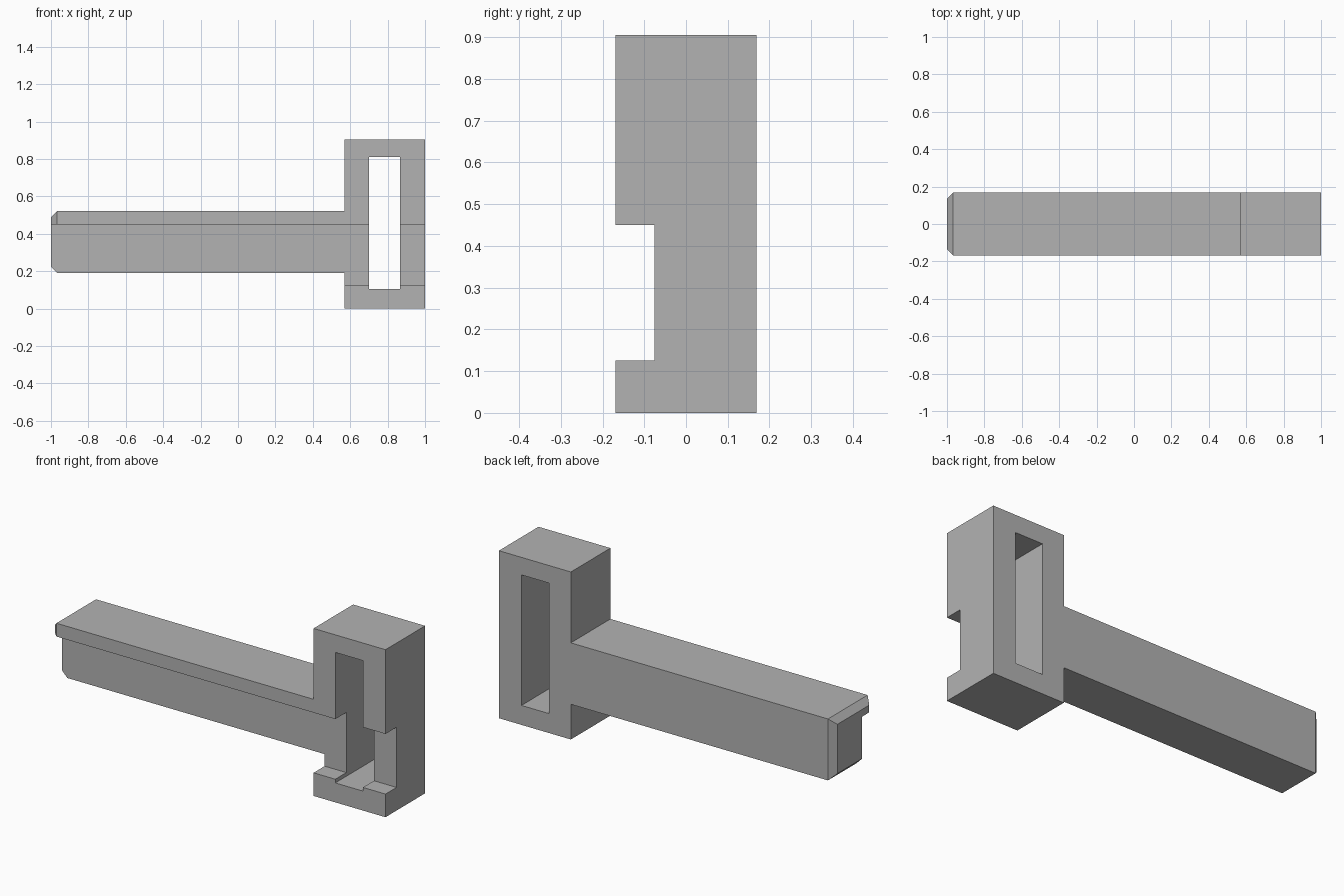
import bpy
import bmesh
from mathutils import Matrix, Vector

cube = bpy.data.objects.get("Cube")
if cube:
    bpy.data.objects.remove(cube, do_unlink=True)

HALF = 0.169       # half depth of the whole part
CHAMFER = 0.033    # chamfer around the free end of the arm

grey = bpy.data.materials.new("plain grey")
grey.use_nodes = True
colour = (0.45, 0.45, 0.45, 1)
grey.diffuse_color = colour
grey.node_tree.nodes["Principled BSDF"].inputs["Base Color"].default_value = colour


def add_object(name, bm):
    bmesh.ops.recalc_face_normals(bm, faces=bm.faces)
    mesh = bpy.data.meshes.new(name)
    bm.to_mesh(mesh)
    bm.free()
    mesh.materials.append(grey)
    obj = bpy.data.objects.new(name, mesh)
    bpy.context.collection.objects.link(obj)
    return obj


def cutter_box(name, low, high):
    low, high = Vector(low), Vector(high)
    bm = bmesh.new()
    bmesh.ops.create_cube(bm, size=1, matrix=Matrix.LocRotScale(
        (low + high) / 2, None, high - low))
    obj = add_object(name, bm)
    obj.hide_render = True
    obj.hide_viewport = True
    return obj


# Arm and upright head: one side profile extruded through the depth
profile = [(-1, 0.19), (0.57, 0.19), (0.57, 0), (1, 0),
           (1, 0.905), (0.57, 0.905), (0.57, 0.522), (-1, 0.522)]
bm = bmesh.new()
face = bm.faces.new([bm.verts.new((x, -HALF, z)) for x, z in profile])
extruded = bmesh.ops.extrude_face_region(bm, geom=[face])["geom"]
bmesh.ops.translate(bm, vec=(0, 2 * HALF, 0), verts=[
    v for v in extruded if isinstance(v, bmesh.types.BMVert)])
bmesh.ops.recalc_face_normals(bm, faces=bm.faces)

# Chamfered free end
end_edges = [e for e in bm.edges if all(v.co.x < -0.99 for v in e.verts)]
bmesh.ops.bevel(bm, geom=end_edges, offset=CHAMFER, segments=1, affect='EDGES')
body = add_object("slotted_arm", bm)

# Window through the head, and the long front notch
cutters = [
    cutter_box("head_slot_cutter", (0.70, -0.5, 0.105), (0.865, 0.5, 0.81)),
    cutter_box("front_notch_cutter", (-1.5, -0.5, 0.125), (1.5, -0.075, 0.45)),
]
for cutter in cutters:
    cut = body.modifiers.new(cutter.name, 'BOOLEAN')
    cut.operation = 'DIFFERENCE'
    cut.solver = 'EXACT'
    cut.object = cutter

# Bake the cuts and drop the helpers
bpy.context.view_layer.update()
graph = bpy.context.evaluated_depsgraph_get()
final_mesh = bpy.data.meshes.new_from_object(body.evaluated_get(graph))
body.modifiers.clear()
body.data = final_mesh
for cutter in cutters:
    bpy.data.objects.remove(cutter, do_unlink=True)
